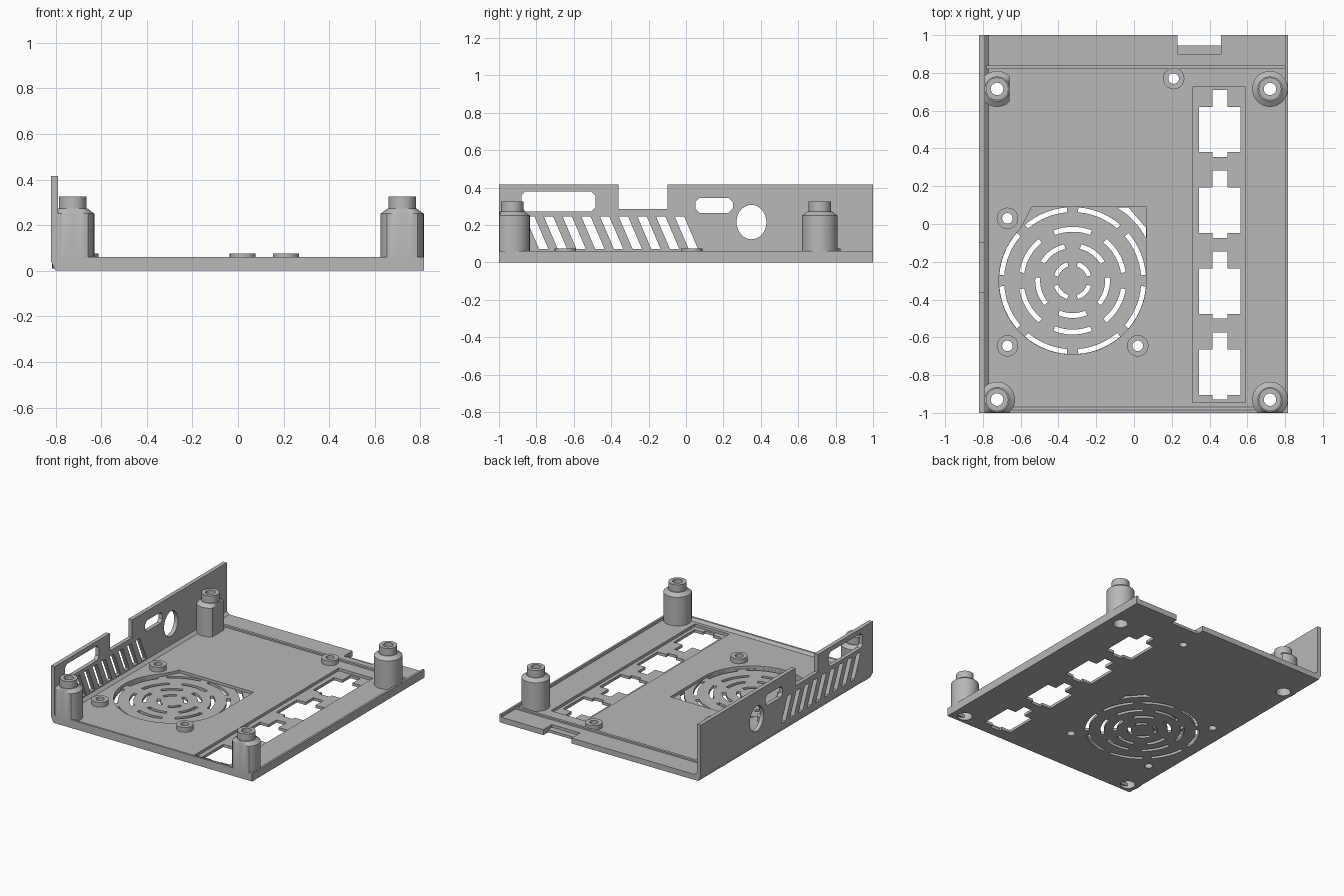
import bpy, bmesh
from math import cos, sin, radians, tau

if "Cube" in bpy.data.objects:
    bpy.data.objects.remove(bpy.data.objects["Cube"])

grey = bpy.data.materials.new("plain grey")
grey.use_nodes = True
grey.diffuse_color = (0.48, 0.48, 0.48, 1)
grey.node_tree.nodes["Principled BSDF"].inputs["Base Color"].default_value = (0.48, 0.48, 0.48, 1)

PLACE = {"X": lambda u, v, w: (w, u, v),
         "Y": lambda u, v, w: (u, w, v),
         "Z": lambda u, v, w: (u, v, w)}


def finish(name, bm):
    bmesh.ops.recalc_face_normals(bm, faces=bm.faces)
    mesh = bpy.data.meshes.new(name)
    bm.to_mesh(mesh)
    bm.free()
    mesh.materials.append(grey)
    obj = bpy.data.objects.new(name, mesh)
    bpy.context.collection.objects.link(obj)
    return obj


def prism(bm, outline, low, high, axis="Z"):
    """Extrude a flat outline between two levels along an axis."""
    place = PLACE[axis]
    bottom = [bm.verts.new(place(u, v, low)) for u, v in outline]
    top = [bm.verts.new(place(u, v, high)) for u, v in outline]
    bm.faces.new(bottom)
    bm.faces.new(top[::-1])
    for i in range(len(outline)):
        j = (i + 1) % len(outline)
        bm.faces.new((bottom[i], bottom[j], top[j], top[i]))


def rect(u0, u1, v0, v1, cut=0):
    if not cut:
        return [(u0, v0), (u1, v0), (u1, v1), (u0, v1)]
    return [(u0 + cut, v0), (u1 - cut, v0), (u1, v0 + cut), (u1, v1 - cut),
            (u1 - cut, v1), (u0 + cut, v1), (u0, v1 - cut), (u0, v0 + cut)]


def arc(cx, cy, r, start, end, steps):
    angles = [radians(start + (end - start) * i / steps) for i in range(steps + 1)]
    return [(cx + r * cos(a), cy + r * sin(a)) for a in angles]


def circle(cx, cy, r, ry=None, n=32):
    return [(cx + r * cos(tau * i / n), cy + (ry or r) * sin(tau * i / n)) for i in range(n)]


def cut(target, bm):
    """Subtract a set of prisms and remove the cutter."""
    cutter = finish("cutter", bm)
    cutter.hide_render = True
    mod = target.modifiers.new("cut", "BOOLEAN")
    mod.operation, mod.solver, mod.object = "DIFFERENCE", "EXACT", cutter
    bpy.context.view_layer.objects.active = target
    bpy.ops.object.modifier_apply(modifier=mod.name)
    bpy.data.objects.remove(cutter)


def lathe(name, profile, x, y, limit=None, n=32):
    """Revolve a closed radius/height profile; limit flattens the sides."""
    bm = bmesh.new()
    rings = []
    for i in range(n):
        a = tau * i / n
        ring = []
        for r, z in profile:
            px, py = x + r * cos(a), y + r * sin(a)
            if limit:
                px, py = min(max(px, limit[0]), limit[1]), max(py, limit[2])
            ring.append(bm.verts.new((px, py, z)))
        rings.append(ring)
    for i in range(n):
        a, b = rings[i], rings[(i + 1) % n]
        for j in range(len(profile)):
            k = (j + 1) % len(profile)
            bm.faces.new((a[j], b[j], b[k], a[k]))
    obj = finish(name, bm)
    smooth(obj)
    return obj


def smooth(obj):
    bpy.ops.object.select_all(action="DESELECT")
    obj.select_set(True)
    bpy.context.view_layer.objects.active = obj
    bpy.ops.object.shade_smooth_by_angle(angle=radians(25))


FLOOR, RECESS, RIM, WALL = 0.04, 0.02, 0.06, 0.415
FAN = (-0.325, -0.30)
POSTS = {"front_left_post": (0.72, -0.93), "back_left_post": (0.72, 0.715),
         "front_right_post": (-0.725, -0.93), "back_right_post": (-0.725, 0.715)}
BOSSES = [(-0.67, 0.03), (-0.67, -0.645), (0.02, -0.645), (0.21, 0.77)]

# Tray: floor, side wall and opposite rim in one section
bm = bmesh.new()
prism(bm, [(-0.80, 0), (0.815, 0), (0.815, RIM), (0.80, RIM), (0.80, FLOOR),
           (-0.77, FLOOR), (-0.79, RIM), (-0.79, WALL), (-0.82, WALL), (-0.82, 0.04)],
      -1, 1, "Y")
tray = finish("tray", bm)

# Recesses for the fan, the switch strip and the rear notch ledge
bm = bmesh.new()
prism(bm, arc(*FAN, 0.39, 135, 360, 40) + [(0.065, 0.09), (-0.54, 0.09)], RECESS, 0.1)
prism(bm, rect(0.31, 0.59, -0.945, 0.725), RECESS, 0.1)
prism(bm, rect(0.23, 0.46, 0.90, 1.1), RECESS, 0.1)
cut(tray, bm)

# Through cuts in the floor
bm = bmesh.new()
for radius, count, first, span, half in [(0.09, 4, 45, 58, 0.012), (0.185, 5, 54, 46, 0.013),
                                         (0.272, 6, 30, 42, 0.013), (0.376, 8, 22.5, 36, 0.013)]:
    for i in range(count):
        mid = first + 360 * i / count
        a, b = mid - span / 2, mid + span / 2
        prism(bm, arc(*FAN, radius - half, a, b, 8) + arc(*FAN, radius + half, b, a, 8), -0.1, 0.1)
prism(bm, [(-0.09, 0.088), (-0.03, 0.088), (0.063, -0.02), (0.063, -0.075),
           (0.03, -0.02), (-0.03, 0.045)], -0.1, 0.1)
for i in range(4):
    y = 0.5 - 0.428 * i
    prism(bm, [(0.345, y - 0.12), (0.415, y - 0.12), (0.415, y - 0.145), (0.495, y - 0.145),
               (0.495, y - 0.12), (0.565, y - 0.12), (0.565, y + 0.12), (0.495, y + 0.12),
               (0.495, y + 0.21), (0.415, y + 0.21), (0.415, y + 0.12), (0.345, y + 0.12)],
          -0.1, 0.1)
for x, y in POSTS.values():
    prism(bm, circle(x, y, 0.05), -0.1, 0.1)
for x, y in BOSSES:
    prism(bm, circle(x, y, 0.028, n=20), -0.1, 0.1)
prism(bm, rect(0.23, 0.46, 0.945, 1.1), -0.1, 0.1)
cut(tray, bm)

# Wall openings: top notch, port slots, round port and slanted vents
bm = bmesh.new()
prism(bm, rect(-0.36, -0.10, 0.285, 0.5), -0.9, -0.7, "X")
prism(bm, rect(-0.88, -0.485, 0.272, 0.38, 0.022), -0.9, -0.7, "X")
prism(bm, rect(0.05, 0.25, 0.265, 0.345, 0.022), -0.9, -0.7, "X")
prism(bm, circle(0.35, 0.215, 0.08, 0.092), -0.9, -0.7, "X")
for i in range(9):
    y = -0.06 - 0.1 * i
    prism(bm, [(y, 0.245), (y + 0.05, 0.245), (y + 0.125, 0.07), (y + 0.075, 0.07)],
          -0.9, -0.7, "X")
cut(tray, bm)

# Front rim and rear ridge
bm = bmesh.new()
prism(bm, [(-1, 0.02), (-0.97, 0.02), (-0.97, FLOOR), (-0.985, RIM), (-1, RIM)], -0.80, 0.81, "X")
finish("front_rim", bm)
bm = bmesh.new()
prism(bm, rect(-0.785, 0.80, 0.82, 0.84), 0.03, 0.052)
finish("rear_ridge", bm)

# Corner posts with a narrow neck and a counterbored screw hole
post = [(0.05, 0.01), (0.095, 0.01), (0.095, 0.25), (0.065, 0.272), (0.06, 0.272),
        (0.06, 0.325), (0.033, 0.325), (0.033, 0.2), (0.05, 0.2)]
for name, (x, y) in POSTS.items():
    inner = -0.66 if name == "back_right_post" else 0.815
    lathe(name, post, x, y, (-0.815, inner, -1))

# Low screw bosses
for i, (x, y) in enumerate(BOSSES):
    lathe(f"screw_boss_{i + 1}", [(0.028, 0.01), (0.057, 0.01), (0.057, 0.075), (0.028, 0.075)],
          x, y, n=20)
